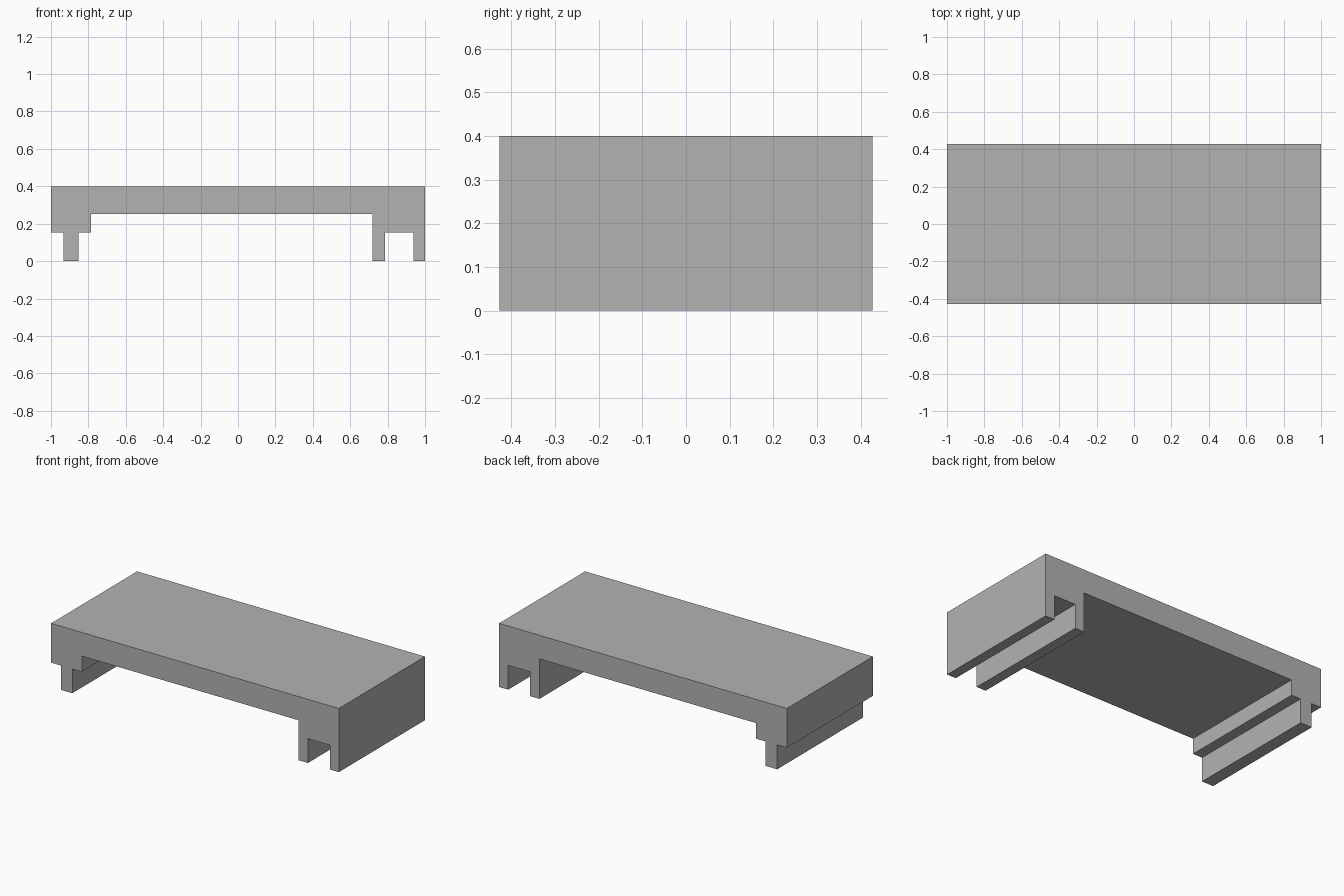
import bpy
import bmesh

cube = bpy.data.objects.get("Cube")
if cube:
    bpy.data.objects.remove(cube, do_unlink=True)

# Plain grey material
grey = bpy.data.materials.new("matte grey")
grey.use_nodes = True
colour = (0.45, 0.45, 0.45, 1)
grey.diffuse_color = colour
grey.node_tree.nodes["Principled BSDF"].inputs["Base Color"].default_value = colour

HALF_DEPTH = 0.427
TOP, SHOULDER, DECK = 0.4, 0.153, 0.251

# Cross-section: deck, single rail under the right end, grooved pair under the left
profile = [
    (-1, TOP), (-1, SHOULDER),
    (-0.933, SHOULDER), (-0.933, 0), (-0.853, 0), (-0.853, SHOULDER),
    (-0.787, SHOULDER), (-0.787, DECK),
    (0.72, DECK), (0.72, 0), (0.785, 0), (0.785, SHOULDER),
    (0.937, SHOULDER), (0.937, 0), (1, 0), (1, TOP),
]

# Extrude the cross-section along the depth
bm = bmesh.new()
face = bm.faces.new([bm.verts.new((x, -HALF_DEPTH, z)) for x, z in profile])
extruded = bmesh.ops.extrude_face_region(bm, geom=[face], use_keep_orig=True)
moved = [v for v in extruded["geom"] if isinstance(v, bmesh.types.BMVert)]
bmesh.ops.translate(bm, verts=moved, vec=(0, 2 * HALF_DEPTH, 0))
bmesh.ops.recalc_face_normals(bm, faces=bm.faces)

mesh = bpy.data.meshes.new("railed_deck")
bm.to_mesh(mesh)
bm.free()
mesh.materials.append(grey)
deck = bpy.data.objects.new("railed_deck", mesh)
bpy.context.collection.objects.link(deck)
